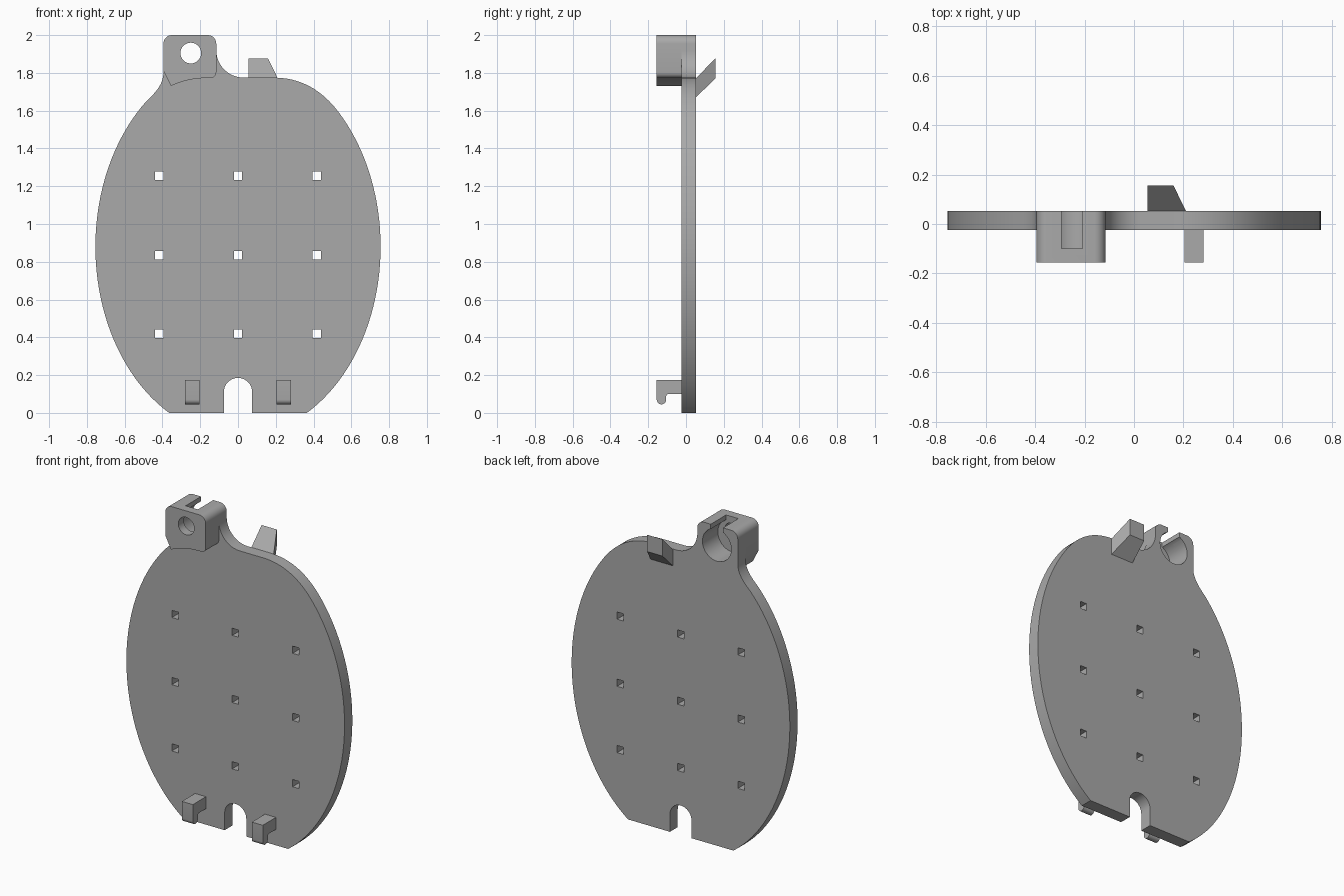
import bpy, bmesh
from math import sin, cos, radians
from mathutils import Vector

cube = bpy.data.objects.get("Cube")
if cube:
    bpy.data.objects.remove(cube, do_unlink=True)

grey = bpy.data.materials.new("plain grey")
grey.use_nodes = True
grey.diffuse_color = (0.4, 0.4, 0.4, 1)
grey.node_tree.nodes["Principled BSDF"].inputs["Base Color"].default_value = (0.4, 0.4, 0.4, 1)

FRONT, BACK, OUT = -0.025, 0.052, -0.155   # plate faces and forward reach


def arc(cx, cy, rx, ry, start, end, n=12):
    angles = [radians(start + (end - start) * i / n) for i in range(n + 1)]
    return [(cx + rx * cos(a), cy + ry * sin(a)) for a in angles]


def bend(a, b, c, n=12):
    a, b, c = Vector(a), Vector(b), Vector(c)
    return [tuple(a.lerp(b, i / n).lerp(b.lerp(c, i / n), i / n)) for i in range(n + 1)]


def prism(name, outline, low, high, axis="y"):
    """Extrude an outline: (x, z) along y, or (y, z) along x."""
    bm = bmesh.new()
    place = (lambda p, d: (p[0], d, p[1])) if axis == "y" else (lambda p, d: (d, p[0], p[1]))
    face = bm.faces.new([bm.verts.new(place(p, low)) for p in outline])
    extruded = bmesh.ops.extrude_face_region(bm, geom=[face])["geom"]
    shift = Vector(place((0, 0), high - low))
    bmesh.ops.translate(bm, verts=[v for v in extruded if isinstance(v, bmesh.types.BMVert)], vec=shift)
    bmesh.ops.remove_doubles(bm, verts=bm.verts, dist=0.0001)
    bmesh.ops.recalc_face_normals(bm, faces=bm.faces)
    return finish(name, bm)


def finish(name, bm):
    mesh = bpy.data.meshes.new(name)
    bm.to_mesh(mesh)
    bm.free()
    mesh.materials.append(grey)
    obj = bpy.data.objects.new(name, mesh)
    bpy.context.collection.objects.link(obj)
    return obj


def rect(cx, cz, w, h):
    return [(cx + i * w / 2, cz + j * h / 2) for i, j in ((-1, -1), (1, -1), (1, 1), (-1, 1))]


def select(obj):
    bpy.ops.object.select_all(action="DESELECT")
    obj.select_set(True)
    bpy.context.view_layer.objects.active = obj


def cut(obj, cutters):
    select(obj)
    for cutter in cutters:
        mod = obj.modifiers.new("cut", "BOOLEAN")
        mod.operation, mod.solver, mod.object = "DIFFERENCE", "EXACT", cutter
        bpy.ops.object.modifier_apply(modifier=mod.name)


# Oval plate with flat foot, arched notch and raised tab
outline = arc(0, 0.88, 0.755, 1.005, -61.1, 45.4, 40)
outline += bend((0.53, 1.596), (0.393, 1.775), (0.19, 1.775))[1:]
outline += arc(0.03, 1.92, 0.145, 0.145, 270, 180)
tab_top = arc(-0.16, 1.955, 0.045, 0.045, 0, 90, 8) + arc(-0.35, 1.955, 0.045, 0.045, 90, 180, 8)
outline += tab_top
outline += bend((-0.395, 1.80), (-0.395, 1.74), (-0.455, 1.68))
outline += arc(0, 0.88, 0.755, 1.005, 127.1, 241.1, 40)[1:]
outline += [(-0.075, 0)] + arc(0, 0.11, 0.075, 0.075, 180, 0, 16) + [(0.075, 0)]
plate = prism("oval_plate", outline, FRONT, BACK)

# Lamp-style socket block on the front of the tab
block = tab_top + [(-0.395, 1.81), (-0.355, 1.73)]
block += bend((-0.355, 1.73), (-0.27, 1.773), (-0.155, 1.773))[1:]
block += arc(-0.145, 1.803, 0.03, 0.03, 270, 360, 6)
socket = prism("socket_block", block, OUT, FRONT)

# Bore, front hole and top slot shared by tab and block
hole_x, hole_z = -0.25, 1.905
front_hole = prism("hole_cutter", arc(hole_x, hole_z, 0.055, 0.055, 0, 360, 32), -0.2, 0.1)
bore = prism("bore_cutter", arc(hole_x, 1.88, 0.1, 0.1, 0, 360, 40), -0.1, 0.1)
slot = prism("slot_cutter", rect(hole_x, 1.98, 0.085, 0.15), -0.1, 0.1)
cutters = [front_hole, bore, slot]
cut(socket, cutters)

# Grid of small square holes
for x in (-0.418, 0, 0.418):
    for z in (0.42, 0.835, 1.255):
        cutters.append(prism("square_cutter", rect(x, z, 0.045, 0.045), -0.1, 0.1))
cut(plate, cutters)
for cutter in cutters:
    bpy.data.objects.remove(cutter, do_unlink=True)

# Downturned hooks at the foot
hook = [(FRONT, 0.175), (OUT, 0.175)] + arc(-0.13, 0.07, 0.025, 0.025, 180, 360, 10)
hook += bend((-0.105, 0.085), (-0.105, 0.10), (-0.09, 0.10), 5) + [(FRONT, 0.10)]
hooks = [prism(side + "_hook", hook, x - 0.038, x + 0.038, "x")
         for side, x in (("left", 0.242), ("right", -0.242))]

# Slanted catch on the back, tapering as it rises
catch = prism("rear_catch", [(BACK, 1.67), (0.155, 1.77), (0.155, 1.875), (BACK, 1.772)], 0.055, 0.21, "x")
for v in catch.data.vertices:
    if v.co.x > 0.1 and v.co.y > 0.1:
        v.co.x = 0.16

# Smooth curves, crisp edges
for obj in [plate, socket] + hooks:
    select(obj)
    bpy.ops.object.shade_smooth_by_angle(angle=radians(30))
